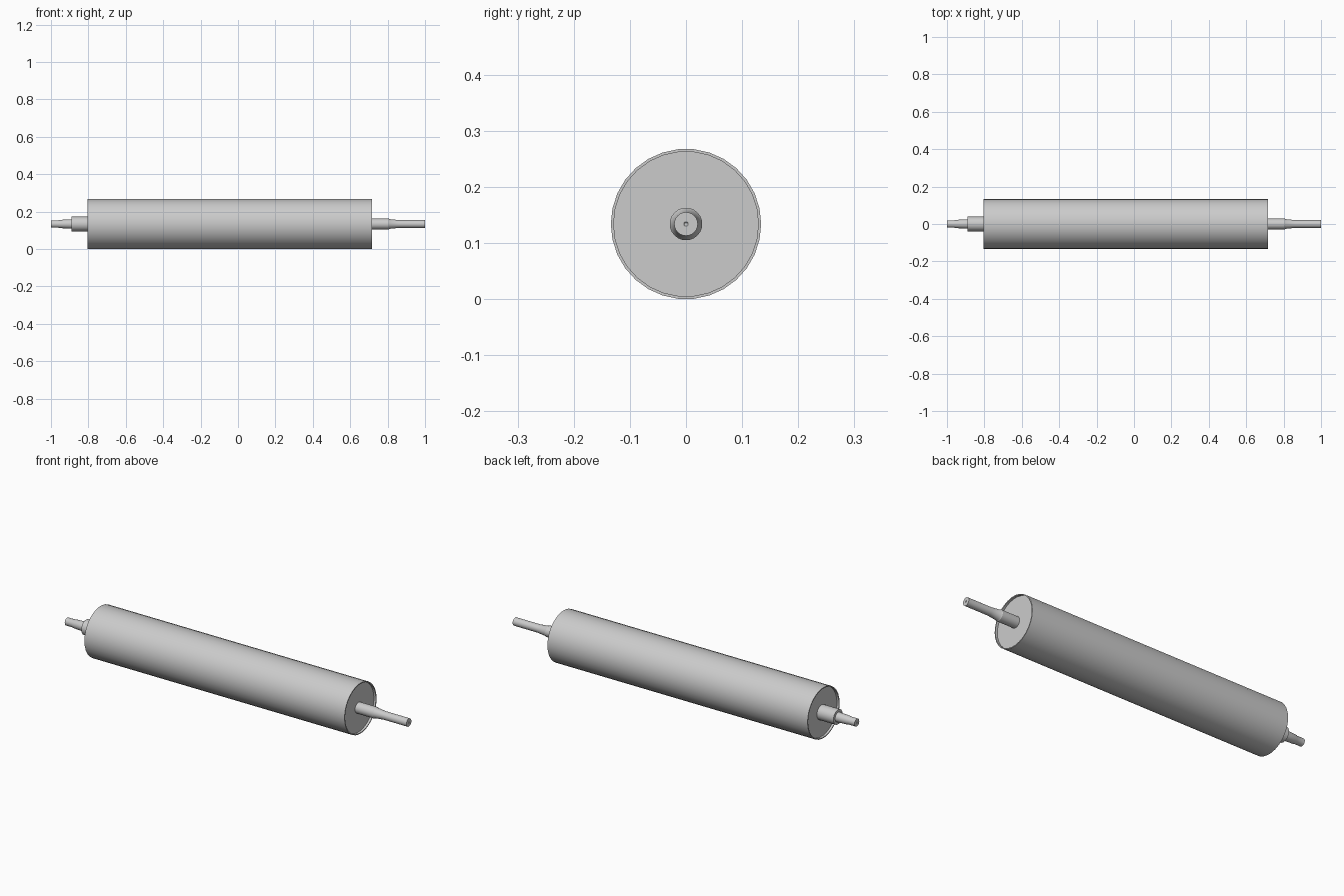
import bpy, bmesh, math

if "Cube" in bpy.data.objects:
    bpy.data.objects.remove(bpy.data.objects["Cube"])

AXIS_Z = 0.134


def lathe(name, profile, sides, closed=False):
    """Spin an (x, radius) profile round the roller axis; zero radius makes a pole."""
    bm = bmesh.new()
    rings = []
    for x, r in profile:
        if r == 0:
            rings.append([bm.verts.new((x, 0, AXIS_Z))] * sides)
        else:
            rings.append([bm.verts.new((x, r * math.cos(a), AXIS_Z + r * math.sin(a)))
                          for a in (2 * math.pi * i / sides for i in range(sides))])
    pairs = list(zip(rings, rings[1:]))
    if closed:
        pairs.append((rings[-1], rings[0]))
    for a, b in pairs:
        for i in range(sides):
            j = (i + 1) % sides
            quad = list(dict.fromkeys((a[i], a[j], b[j], b[i])))
            bm.faces.new(quad)
    bmesh.ops.recalc_face_normals(bm, faces=bm.faces)
    mesh = bpy.data.meshes.new(name)
    bm.to_mesh(mesh)
    bm.free()
    obj = bpy.data.objects.new(name, mesh)
    bpy.context.collection.objects.link(obj)
    bpy.ops.object.select_all(action='DESELECT')
    obj.select_set(True)
    bpy.context.view_layer.objects.active = obj
    bpy.ops.object.shade_smooth_by_angle(angle=math.radians(30))
    return obj


# Drum: outer skin with a thin rim and slightly recessed end plates
L, R = -0.805, 0.717
lathe("roller_drum", [(L + 0.012, 0), (L + 0.012, 0.129), (L, 0.129), (L, 0.134),
                      (R, 0.134), (R, 0.129), (R - 0.012, 0.129), (R - 0.012, 0)], 30)

# Left journal: wide collar, stepped stub, centre-drilled end
lathe("left_shaft", [(L + 0.012, 0), (L + 0.012, 0.039), (-0.89, 0.039), (-0.89, 0.025),
                     (-0.955, 0.022), (-0.96, 0.020), (-1.0, 0.020),
                     (-1.0, 0.004), (-0.99, 0)], 24)

# Right journal: shoulder, short taper, long stub, centre-drilled end
lathe("right_shaft", [(R - 0.012, 0), (R - 0.012, 0.029), (0.805, 0.029), (0.81, 0.026),
                      (0.86, 0.021), (1.0, 0.021), (1.0, 0.004), (0.99, 0)], 24)
